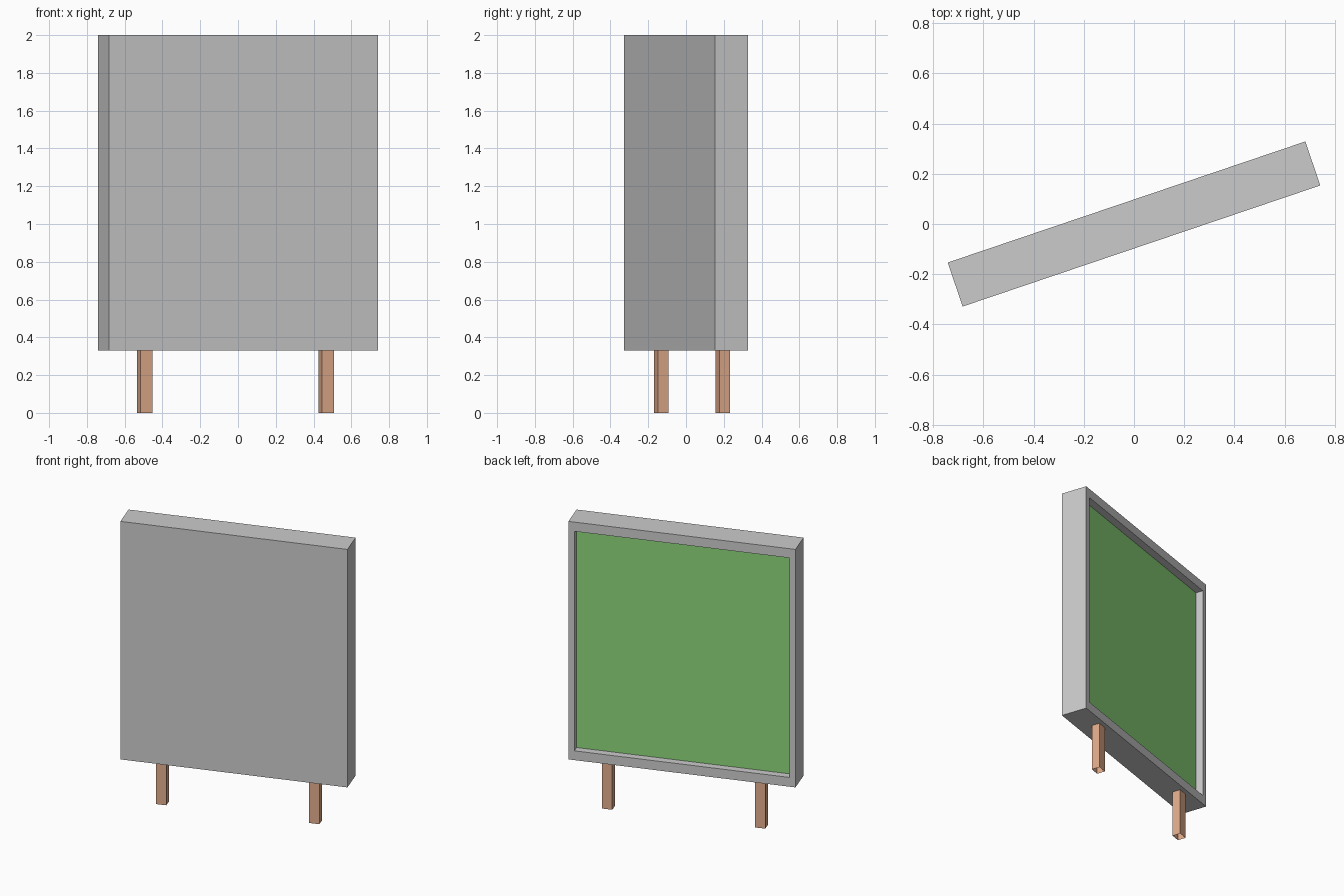
import bpy, bmesh, math
from mathutils import Matrix, Vector

if "Cube" in bpy.data.objects:
    bpy.data.objects.remove(bpy.data.objects["Cube"])

ANGLE = math.radians(18.7)               # the sign is turned about z
W, D, Z0, Z1 = 1.504, 0.185, 0.33, 2.0   # cabinet size
BORDER_X, BORDER_Z, RECESS = 0.04, 0.065, 0.052


def material(name, color):
    mat = bpy.data.materials.new(name)
    mat.diffuse_color = (*color, 1.0)
    mat.use_nodes = True
    mat.node_tree.nodes["Principled BSDF"].inputs["Base Color"].default_value = mat.diffuse_color
    return mat


def box(size, center):
    bm = bmesh.new()
    bmesh.ops.create_cube(bm, size=1.0,
                          matrix=Matrix.Translation(center) @ Matrix.Diagonal((*size, 1.0)))
    bm.normal_update()
    return bm


def finish(bm, name, mat=None):
    mesh = bpy.data.meshes.new(name)
    bm.to_mesh(mesh)
    bm.free()
    ob = bpy.data.objects.new(name, mesh)
    ob.rotation_euler.z = ANGLE
    bpy.context.collection.objects.link(ob)
    if mat:
        mesh.materials.append(mat)
    return ob


green = material("green", (0.27, 0.67, 0.20))
rust = material("rust", (0.75, 0.41, 0.26))
mid = (Z0 + Z1) / 2
iw, ih = W / 2 - BORDER_X, (Z1 - Z0) / 2 - BORDER_Z

# Cabinet: box with a recessed opening in its back face
bm = box((W, D, Z1 - Z0), (0, 0, mid))
face = next(f for f in bm.faces if f.normal.y > 0.9)
bmesh.ops.inset_region(bm, faces=[face], thickness=BORDER_X)
for v in face.verts:
    v.co = Vector((math.copysign(iw, v.co.x), D / 2, mid + math.copysign(ih, v.co.z - mid)))
floor = bmesh.ops.extrude_discrete_faces(bm, faces=[face])["faces"][0]
bmesh.ops.translate(bm, verts=floor.verts[:], vec=(0, -RECESS, 0))
bmesh.ops.delete(bm, geom=[floor], context='FACES_ONLY')
finish(bm, "cabinet")

# Green board filling the bottom of the recess
bm = bmesh.new()
y = D / 2 - RECESS
bm.faces.new([bm.verts.new((sx * iw, y, mid + sz * ih))
              for sx, sz in ((1, -1), (-1, -1), (-1, 1), (1, 1))])
finish(bm, "display_board", green)

# Legs: square tubes, open at the ends
for name, x in (("left_leg", -0.510), ("right_leg", 0.504)):
    bm = box((0.067, 0.058, Z0), (x, 0.034, Z0 / 2))
    ends = [f for f in bm.faces if abs(f.normal.z) > 0.9]
    bmesh.ops.delete(bm, geom=ends, context='FACES_ONLY')
    finish(bm, name, rust)
